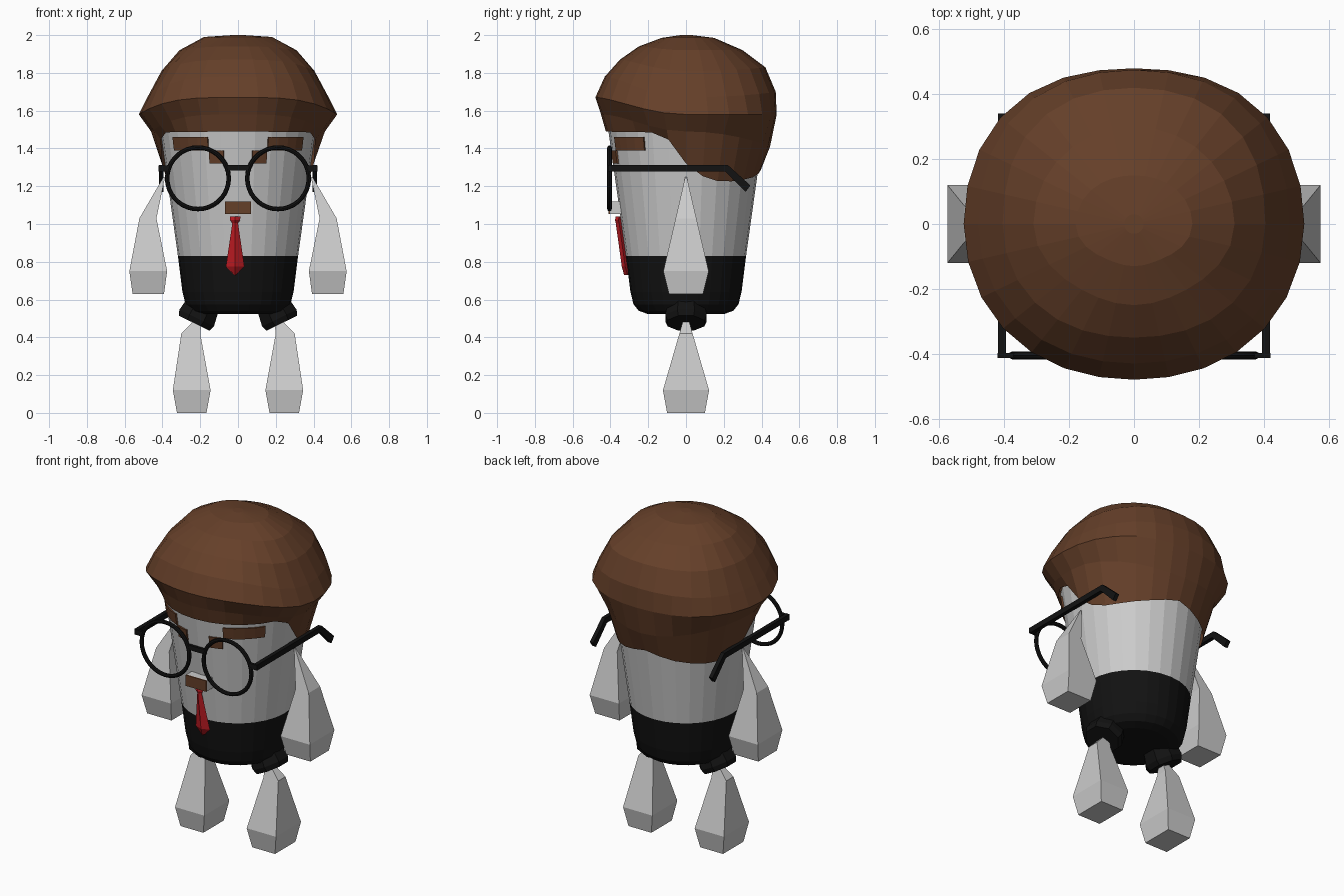
import bpy, bmesh
from math import sin, cos, pi, radians
from mathutils import Matrix

if "Cube" in bpy.data.objects:
    bpy.data.objects.remove(bpy.data.objects["Cube"])


def material(name, rgb):
    m = bpy.data.materials.new(name)
    m.diffuse_color = (*rgb, 1)
    m.use_nodes = True
    m.node_tree.nodes["Principled BSDF"].inputs["Base Color"].default_value = m.diffuse_color
    return m


BROWN = material("brown", (0.13, 0.05, 0.022))
BLACK = material("black", (0.006, 0.006, 0.006))
RED = material("red", (0.55, 0.012, 0.018))
SEG = 28


def finish(name, bm, mat=None):
    bmesh.ops.recalc_face_normals(bm, faces=bm.faces)
    me = bpy.data.meshes.new(name)
    bm.to_mesh(me)
    bm.free()
    if mat:
        me.materials.append(mat)
    ob = bpy.data.objects.new(name, me)
    bpy.context.collection.objects.link(ob)
    return ob


def loft(name, rings, mat=None, caps=(True, True)):
    """Skin a sequence of closed rings that have equal point counts."""
    bm = bmesh.new()
    vs = [[bm.verts.new(p) for p in r] for r in rings]
    n = len(vs[0])
    for a, b in zip(vs, vs[1:]):
        for i in range(n):
            j = (i + 1) % n
            bm.faces.new((a[i], a[j], b[j], b[i]))
    for use, ring in zip(caps, (vs[0], vs[-1])):
        if use:
            bm.faces.new(ring)
    return finish(name, bm, mat)


def box(name, lo, hi, mat=None):
    def ring(z):
        return [(lo[0], lo[1], z), (hi[0], lo[1], z), (hi[0], hi[1], z), (lo[0], hi[1], z)]
    return loft(name, [ring(lo[2]), ring(hi[2])], mat)


def circle(r, z):
    return [(r * sin(2 * pi * i / SEG), -r * cos(2 * pi * i / SEG), z) for i in range(SEG)]


def body_r(z):
    return 0.318 + 0.14 * (z - 0.83)


# Body and trousers: turned, tapering capsule
loft("body", [circle(body_r(z), z) for z in (0.83, 1.05, 1.27, 1.5)]
     + [circle(0.36, 1.68), circle(0.22, 1.82)], caps=(False, True))
loft("trousers", [circle(r, z) for r, z in
     ((0.2, 0.523), (0.25, 0.54), (0.278, 0.575), (0.294, 0.64), (0.318, 0.83))],
     BLACK, (True, False))

# Hair: profiles for front, side and back, blended around the head
FRONT = [(.45, 1.58), (.48, 1.67), (.43, 1.78), (.35, 1.87), (.25, 1.94), (.13, 1.985)]
SIDE = [(.46, 1.49), (.525, 1.58), (.48, 1.67), (.405, 1.81), (.31, 1.92), (.18, 1.99)]
BACK = [(.445, 1.41), (.48, 1.58), (.475, 1.70), (.42, 1.83), (.30, 1.92), (.15, 1.985)]
HEM = [(0, 1.49), (69, 1.485), (83, 1.42), (90, 1.32), (100, 1.26), (119, 1.22), (150, 1.24), (180, 1.285)]


def hem_z(deg):
    for (a0, z0), (a1, z1) in zip(HEM, HEM[1:]):
        if deg <= a1 + 1e-6:
            return z0 + (z1 - z0) * (deg - a0) / (a1 - a0)


def hair_point(i, k):
    t = 2 * pi * i / SEG
    if k < 0:
        z = hem_z(min(i, SEG - i) * 360 / SEG)
        r = body_r(z) + 0.014
    else:
        front = cos(t) > 0
        w = sin(t) ** 4 if front else sin(t) ** 2
        (r0, z0), (r1, z1) = (FRONT if front else BACK)[k], SIDE[k]
        r, z = r0 + (r1 - r0) * w, z0 + (z1 - z0) * w
        if 1 <= k <= 3:
            r += 0.02 * sin(2 * t) ** 2
    return (r * sin(t), -r * cos(t), z)


loft("hair", [[hair_point(i, k) for i in range(SEG)] for k in range(-1, 6)]
     + [circle(0.03, 2.0)], BROWN, (False, True))


# Brows: short bent strips lying on the face
def strip(name, s, a0, a1, z0, z1):
    rings = []
    for i in range(5):
        a = s * radians(a0 + (a1 - a0) * i / 4)
        rings.append([((body_r(z) + d) * sin(a), -(body_r(z) + d) * cos(a), z)
                      for d, z in ((-.02, z0), (.008, z0), (.008, z1), (-.02, z1))])
    loft(name, rings, BROWN)


# Limbs: square-section clubs, rows are (centre x, half x, half y, z)
ARM = [(.475, .083, .09, .63), (.475, .1, .12, .75), (.477, .045, .055, 1.03), (.39, .004, .004, 1.25)]
LEG = [(.245, .078, .1, 0), (.245, .1, .122, .12), (.25, .05, .035, .42), (.19, .004, .004, .53)]


def limb(name, s, rows):
    loft(name, [[(s * (c + i * hx), j * hy, z) for i, j in ((-1, -1), (1, -1), (1, 1), (-1, 1))]
                for c, hx, hy, z in rows])


for s, side in ((-1, "left"), (1, "right")):
    strip(f"brow_outer_{side}", s, 23, 57, 1.39, 1.46)
    strip(f"brow_inner_{side}", s, 11, 22.5, 1.32, 1.39)
    limb(f"arm_{side}", s, ARM)
    limb(f"leg_{side}", s, LEG)

    # Splayed trouser cuff
    tilt = radians(26)
    rings = []
    for r, d in ((0.085, -0.17), (0.11, -0.03), (0.098, 0)):
        ring = []
        for i in range(8):
            a = 2 * pi * (i + 0.5) / 8
            u, v = r * cos(a), r * sin(a) * 1.08
            ring.append((s * (0.232 + u * cos(tilt) + d * sin(tilt)), v,
                         0.475 + u * sin(tilt) - d * cos(tilt)))
        rings.append(ring)
    loft(f"cuff_{side}", rings, BLACK)

    # Spectacle rim, hinge and bent temple
    bpy.ops.mesh.primitive_torus_add(major_radius=0.163, minor_radius=0.012, major_segments=36,
                                     minor_segments=8, location=(s * 0.212, -0.405, 1.242),
                                     rotation=(pi / 2, 0, 0))
    rim = bpy.context.object
    rim.name = f"rim_{side}"
    rim.data.materials.append(BLACK)
    bpy.ops.object.shade_smooth_by_angle()
    x0, x1 = sorted((s * 0.36, s * 0.42))
    box(f"hinge_{side}", (x0, -0.413, 1.278), (x1, -0.397, 1.31), BLACK)
    h = 0.017
    loft(f"temple_{side}", [[(s * (0.407 + i * 0.012), y + j * k, z + j * h)
                             for i, j in ((-1, -1), (1, -1), (1, 1), (-1, 1))]
                            for y, z, k in ((-.412, 1.295, 0), (.215, 1.295, .007), (.328, 1.187, .013))],
         BLACK)

box("bridge", (-0.055, -0.413, 1.282), (0.055, -0.397, 1.312), BLACK)

# Moustache: grey block with a brown front
box("moustache_block", (-0.07, -0.403, 1.053), (0.07, -0.33, 1.12))
box("moustache", (-0.07, -0.411, 1.053), (0.07, -0.403, 1.12), BROWN)

# Tie: ridged blade under a small knot, rows are (half width, ridge y, z)
TIE = [(.028, -.372, 1.04), (.026, -.376, 1.02), (.015, -.372, 1.005), (.049, -.34, .775), (.004, -.328, .73)]
loft("tie", [[(-.015 - w, y + .018, z), (-.015, y, z), (-.015 + w, y + .018, z), (-.015, y + .04, z)]
             for w, y, z in TIE], RED)
